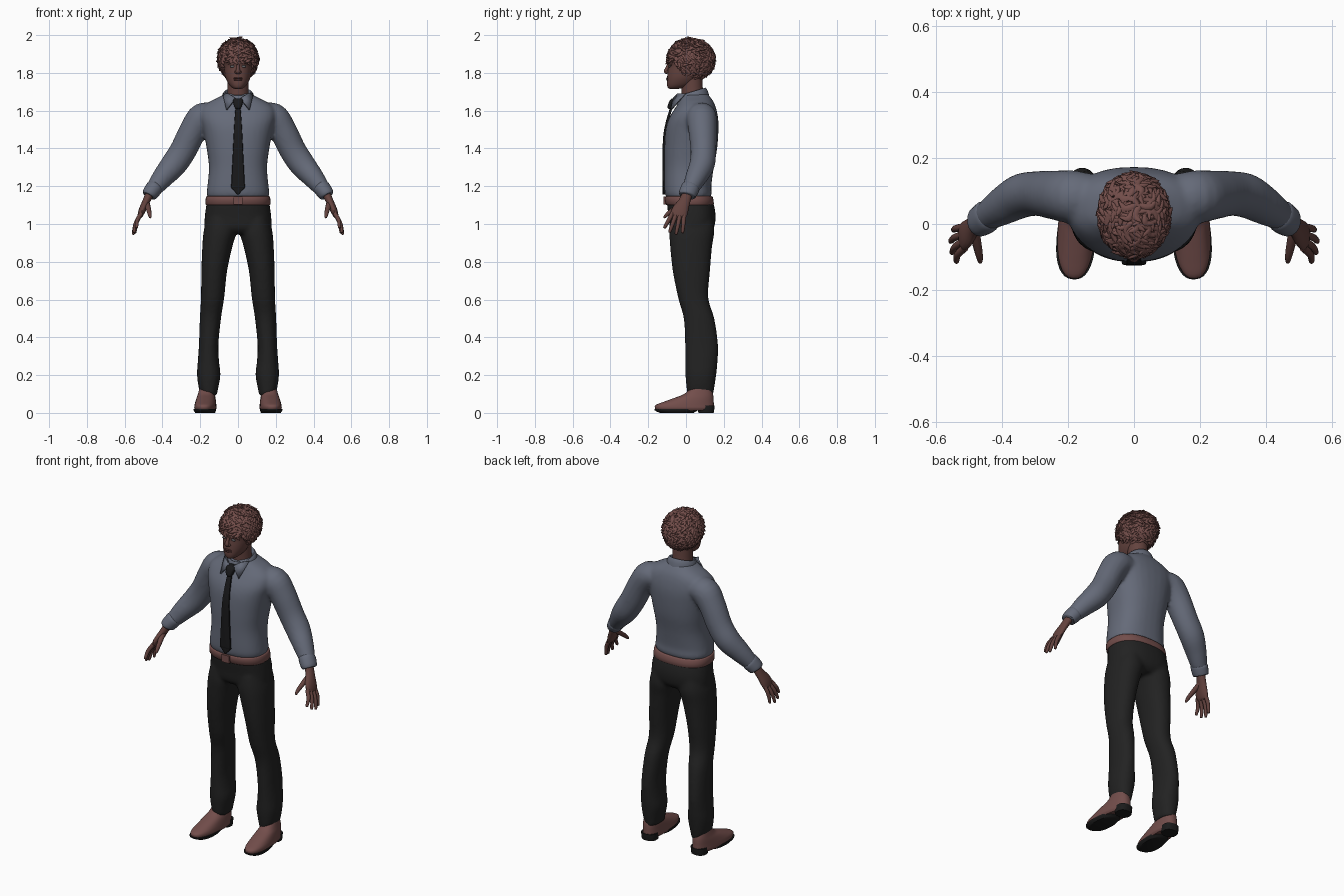
import bpy, bmesh, math, random
from mathutils import Vector, Matrix

default_cube = bpy.data.objects.get("Cube")
if default_cube:
    bpy.data.objects.remove(default_cube)
random.seed(4)


def material(name, r, g, b):
    mat = bpy.data.materials.new(name)
    mat.use_nodes = True
    mat.diffuse_color = (r, g, b, 1)
    shader = mat.node_tree.nodes["Principled BSDF"]
    shader.inputs["Base Color"].default_value = (r, g, b, 1)
    shader.inputs["Roughness"].default_value = 0.8
    return mat


SHIRT = material("slate blue cloth", .13, .145, .19)
TROUSER = material("charcoal cloth", .016, .016, .016)
TIE = material("black silk", .01, .01, .011)
LEATHER = material("brown leather", .17, .075, .07)
HAIR = material("auburn hair", .17, .075, .068)
SKIN = material("brown skin", .125, .055, .048)
LIP = material("dark lip", .085, .034, .032)
EYE = material("grey eye", .13, .13, .14)
SOLE = material("black rubber", .011, .011, .011)


def finish(name, bm, mat, mirror=False, angle=50):
    bmesh.ops.recalc_face_normals(bm, faces=bm.faces[:])
    mesh = bpy.data.meshes.new(name)
    bm.to_mesh(mesh)
    bm.free()
    mesh.materials.append(mat)
    obj = bpy.data.objects.new(name, mesh)
    bpy.context.collection.objects.link(obj)
    bpy.ops.object.select_all(action="DESELECT")
    obj.select_set(True)
    bpy.context.view_layer.objects.active = obj
    bpy.ops.object.shade_smooth_by_angle(angle=math.radians(angle))
    if mirror:
        obj.modifiers.new("Mirror", "MIRROR").use_mirror_merge = False
    return obj


def spline(rows, steps):
    """Catmull-Rom interpolation of equal-length rows of numbers."""
    out = []
    for i in range(len(rows) - 1):
        a, b, c, d = rows[max(i - 1, 0)], rows[i], rows[i + 1], rows[min(i + 2, len(rows) - 1)]
        for s in range(steps):
            t = s / steps
            out.append([q + .5 * t * (r - p + t * (2 * p - 5 * q + 4 * r - e + t * (3 * (q - r) + e - p)))
                        for p, q, r, e in zip(a, b, c, d)])
    return out + [list(rows[-1])]


def skin_rings(bm, rings, sides, power=2):
    """Join (centre, u, v, ru, rv) rings into one closed skin."""
    loops = []
    for centre, u, v, ru, rv in rings:
        loop = []
        for k in range(sides):
            a = math.tau * k / sides
            c, s = math.cos(a), math.sin(a)
            c = math.copysign(abs(c) ** (2 / power), c)
            s = math.copysign(abs(s) ** (2 / power), s)
            loop.append(bm.verts.new(centre + u * ru * c + v * rv * s))
        loops.append(loop)
    for low, high in zip(loops, loops[1:]):
        for k in range(sides):
            j = (k + 1) % sides
            bm.faces.new((low[k], low[j], high[j], high[k]))
    bm.faces.new(loops[0][::-1])
    bm.faces.new(loops[-1])


def stack(bm, rows, sides=32, power=2, steps=4):
    """Level rings from rows of z, centre x, half width, front y, back y."""
    rings = [(Vector((x, (f + b) / 2, z)), Vector((1, 0, 0)), Vector((0, 1, 0)), max(w, .001), (b - f) / 2)
             for z, x, w, f, b in spline(rows, steps)]
    skin_rings(bm, rings, sides, power)


def tube(bm, rows, wide=(0, 1, 0), sides=16, steps=4):
    """Tube along rows of x, y, z, wide radius, thin radius."""
    rows = spline(rows, steps)
    points = [Vector(r[:3]) for r in rows]
    rings = []
    for i, r in enumerate(rows):
        t = (points[min(i + 1, len(rows) - 1)] - points[max(i - 1, 0)]).normalized()
        u = Vector(wide)
        u = (u - t * u.dot(t)).normalized()
        rings.append((points[i], u, t.cross(u), r[3], r[4]))
    skin_rings(bm, rings, sides)


def blob(bm, centre, size, segments=20):
    where = Matrix.Translation(centre) @ Matrix.Diagonal((*size, 1))
    return bmesh.ops.create_uvsphere(bm, u_segments=segments, v_segments=segments // 2, radius=1, matrix=where)


def blend(obj):
    """Fuse overlapping skins into one soft garment."""
    remesh = obj.modifiers.new("Fuse", "REMESH")
    remesh.mode, remesh.voxel_size, remesh.use_smooth_shade = "VOXEL", .01, True
    relax = obj.modifiers.new("Relax", "SMOOTH")
    relax.factor, relax.iterations = .5, 5


# Shirt: torso and both sleeves
bm = bmesh.new()
stack(bm, [(1.135, 0, .158, -.1, .125), (1.16, 0, .166, -.112, .136), (1.2, 0, .162, -.115, .134),
           (1.3, 0, .154, -.115, .147), (1.4, 0, .166, -.115, .165), (1.5, 0, .185, -.108, .172),
           (1.56, 0, .2, -.09, .17), (1.61, 0, .195, -.06, .16), (1.645, 0, .155, -.038, .147),
           (1.67, 0, .105, -.03, .13), (1.69, 0, .07, -.02, .115)], power=2.4)
for side in (1, -1):
    sleeve = [(.12, .08, 1.57, .07, .06), (.185, .082, 1.565, .08, .078), (.235, .087, 1.5, .075, .073),
              (.29, .092, 1.39, .068, .071), (.34, .085, 1.315, .067, .069), (.395, .055, 1.25, .058, .058),
              (.435, .03, 1.2, .047, .047), (.455, .017, 1.178, .042, .038)]
    tube(bm, [(side * x, y, z, a, b) for x, y, z, a, b in sleeve], sides=24)
blend(finish("shirt", bm, SHIRT))

# Cuffs
bm = bmesh.new()
tube(bm, [(.438, .028, 1.197, .046, .042), (.446, .022, 1.187, .05, .045),
          (.468, .007, 1.158, .047, .041), (.473, .004, 1.15, .04, .034)])
finish("shirt_cuffs", bm, SHIRT, mirror=True)

# Collar: sloping band and two pointed flaps
bm = bmesh.new()
stack(bm, [(1.645, 0, .09, -.05, .125), (1.68, 0, .083, -.046, .116), (1.7, 0, .074, -.04, .106),
           (1.7, 0, .066, -.034, .1), (1.67, 0, .05, -.02, .085)])
for v in bm.verts:
    v.co.z += .3 * (v.co.y - .04)
finish("collar_band", bm, SHIRT)
bm = bmesh.new()
corners = [(.012, -.066, 1.665), (.05, -.042, 1.69), (.08, -.005, 1.69), (.06, -.078, 1.605)]
bm.faces.new([bm.verts.new(c) for c in corners])
flaps = finish("collar_flaps", bm, SHIRT, mirror=True)
solid = flaps.modifiers.new("Thickness", "SOLIDIFY")
solid.thickness, solid.offset = .009, 0

# Tie: knot and blade
bm = bmesh.new()
stack(bm, [(1.61, 0, .013, -.093, -.07), (1.62, 0, .019, -.098, -.06),
           (1.65, 0, .027, -.088, -.045), (1.665, 0, .022, -.075, -.04)], sides=16, power=3)
stack(bm, [(z, 0, w, y - .007, y + .007) for z, w, y in
           [(1.155, .002, -.117), (1.19, .034, -.117), (1.205, .036, -.118), (1.3, .031, -.118),
            (1.45, .024, -.115), (1.54, .019, -.1), (1.62, .013, -.076)]], sides=12, power=4)
finish("tie", bm, TIE)

# Trousers: hips and both legs
bm = bmesh.new()
stack(bm, [(.95, 0, .165, -.06, .12), (.98, 0, .178, -.085, .148), (1.04, 0, .176, -.092, .157),
           (1.1, 0, .168, -.1, .148), (1.14, 0, .16, -.1, .13)], power=2.4)
for side in (1, -1):
    stack(bm, [(z, side * (inner + outer) / 2, (outer - inner) / 2, f, b) for z, inner, outer, f, b in
               [(.09, .112, .188, .012, .142), (.12, .107, .205, .004, .148), (.2, .093, .217, -.003, .16),
                (.27, .1, .213, -.003, .167), (.36, .104, .207, -.005, .17), (.5, .09, .202, -.012, .15),
                (.61, .073, .196, -.042, .118), (.75, .058, .194, -.07, .127), (.88, .03, .189, -.084, .138),
                (.96, .008, .182, -.088, .15), (1.03, .02, .165, -.08, .14)]], power=2.2)
blend(finish("trousers", bm, TROUSER))

# Belt with a flat buckle
bm = bmesh.new()
stack(bm, [(1.1, 0, .165, -.1, .14), (1.105, 0, .172, -.108, .148), (1.142, 0, .17, -.113, .142),
           (1.147, 0, .163, -.105, .134)], sides=48, power=2.4, steps=2)
finish("belt", bm, LEATHER)
bm = bmesh.new()
bmesh.ops.create_cube(bm, matrix=Matrix.Translation((0, -.113, 1.124)) @ Matrix.Diagonal((.05, .014, .044, 1)))
finish("belt_buckle", bm, LEATHER)

# Shoes with sole and heel, toes turned out
turn = Matrix.Translation((.172, 0, 0)) @ Matrix.Rotation(math.radians(4), 4, "Z")
shoe_parts = {
    "shoe_uppers": (LEATHER, [(.012, 0, .05, -.155, .14), (.025, 0, .057, -.165, .147), (.042, 0, .056, -.16, .148),
                              (.06, 0, .053, -.115, .147), (.08, 0, .049, -.06, .146), (.1, 0, .044, -.01, .143),
                              (.13, 0, .038, .025, .133)]),
    "shoe_soles": (SOLE, [(0, 0, .05, -.14, .04), (.012, 0, .058, -.164, .06), (.02, 0, .059, -.168, .07)]),
    "shoe_heels": (SOLE, [(0, 0, .044, .066, .147), (.02, 0, .046, .063, .15), (.04, 0, .046, .068, .151)]),
}
for name, (mat, rows) in shoe_parts.items():
    bm = bmesh.new()
    stack(bm, rows, power=2.4)
    bm.transform(turn)
    finish(name, bm, mat, mirror=True)

# Hands: palm, four fingers and thumb
bm = bmesh.new()
tube(bm, [(.462, .01, 1.17, .027, .023), (.486, -.008, 1.12, .031, .02), (.506, -.03, 1.075, .043, .019),
          (.518, -.04, 1.045, .042, .014), (.522, -.042, 1.035, .03, .008)])
for i, tip in enumerate([(.537, -.113, .982), (.55, -.086, .96), (.554, -.052, .95), (.545, -.018, .957)]):
    root, tip = Vector((.512, -.072 + .021 * i, 1.056)), Vector(tip)
    knuckle = root.lerp(tip, .5) + Vector((.009, 0, 0))
    tube(bm, [(*root, .012, .012), (*knuckle, .011, .011), (*tip, .008, .008),
              (*(tip + (tip - knuckle) * .1), .002, .002)], sides=10)
tube(bm, [(.486, -.015, 1.115, .018, .014), (.475, -.06, 1.082, .014, .013), (.468, -.095, 1.055, .011, .011),
          (.465, -.114, 1.036, .007, .007), (.465, -.117, 1.033, .002, .002)], wide=(1, 0, 0), sides=10)
finish("hands", bm, SKIN, mirror=True)

# Neck and head
bm = bmesh.new()
tube(bm, [(0, .04, 1.63, .062, .062), (0, .033, 1.7, .056, .057), (0, .03, 1.8, .055, .056)], wide=(1, 0, 0), sides=24)
finish("neck", bm, SKIN)
bm = bmesh.new()
stack(bm, [(1.715, 0, .016, -.085, -.045), (1.722, 0, .032, -.096, -.005), (1.74, 0, .049, -.101, .04),
           (1.77, 0, .064, -.1, .075), (1.8, 0, .071, -.098, .1), (1.835, 0, .075, -.094, .118),
           (1.86, 0, .078, -.099, .125), (1.91, 0, .08, -.092, .125), (1.95, 0, .062, -.06, .1),
           (1.975, 0, .025, -.01, .05)], power=2.15)
# nose bridge, tip and nostrils
tube(bm, [(0, -.088, 1.85, .008, .008), (0, -.1, 1.825, .009, .009), (0, -.106, 1.808, .013, .011),
          (0, -.098, 1.797, .012, .006)], wide=(1, 0, 0))
for side in (1, -1):
    blob(bm, (side * .012, -.1, 1.804), (.008, .009, .007), 12)
    blob(bm, (side * .079, .012, 1.825), (.008, .02, .032), 16)
finish("head", bm, SKIN)

# Eyes, brows and lips
bm = bmesh.new()
blob(bm, (.03, -.087, 1.834), (.014, .006, .006), 16)
finish("eyes", bm, EYE, mirror=True)
bm = bmesh.new()
tube(bm, [(.014, -.096, 1.848, .003, .003), (.032, -.092, 1.854, .005, .004), (.052, -.076, 1.847, .002, .002)], sides=8)
finish("eyebrows", bm, HAIR, mirror=True)
bm = bmesh.new()
for z, deep in ((1.772, .005), (1.764, .006)):
    blob(bm, (0, -.097, z), (.024, .008, deep), 16)
finish("lips", bm, LIP)

# Hair: a cap cut to the hairline, covered in curls
CROWN, SIZE = Vector((0, .026, 1.872)), Vector((.101, .122, .108))


def below_hairline(p):
    back = min(max((p.y + .06) / .07, 0), 1)
    return p.z < 1.875 - .085 * back - .3 * max(p.y - .03, 0)


bm = bmesh.new()
blob(bm, CROWN, SIZE * .97, 40)
bmesh.ops.delete(bm, geom=[v for v in bm.verts if below_hairline(v.co)], context="VERTS")
finish("hair_cap", bm, HAIR)

bm = bmesh.new()
COUNT = 420
for i in range(COUNT):
    h = 1 - 1.75 * (i + .5) / COUNT
    a, r = i * math.pi * (3 - math.sqrt(5)), math.sqrt(1 - h * h)
    out = Vector((r * math.cos(a), r * math.sin(a), h))
    root = CROWN + out * SIZE
    if below_hairline(root):
        continue
    across = out.cross(Vector((.1, .2, 1))).normalized()
    down = across.cross(out) * -1
    swing, lift = random.choice((-1, 1)) * random.uniform(.008, .018), random.uniform(.003, .012)
    length, thick = random.uniform(.026, .042), random.uniform(.008, .012)
    path = []
    for t, width in ((-.3, .5), (.1, 1), (.5, .9), (.8, .6), (1, .12)):
        p = root + down * length * t + across * swing * math.sin(4 * t) + out * lift * (t * t - .2)
        path.append((*p, thick * width, thick * width * .75))
    tube(bm, path, wide=across, sides=7, steps=2)
finish("hair_curls", bm, HAIR)
